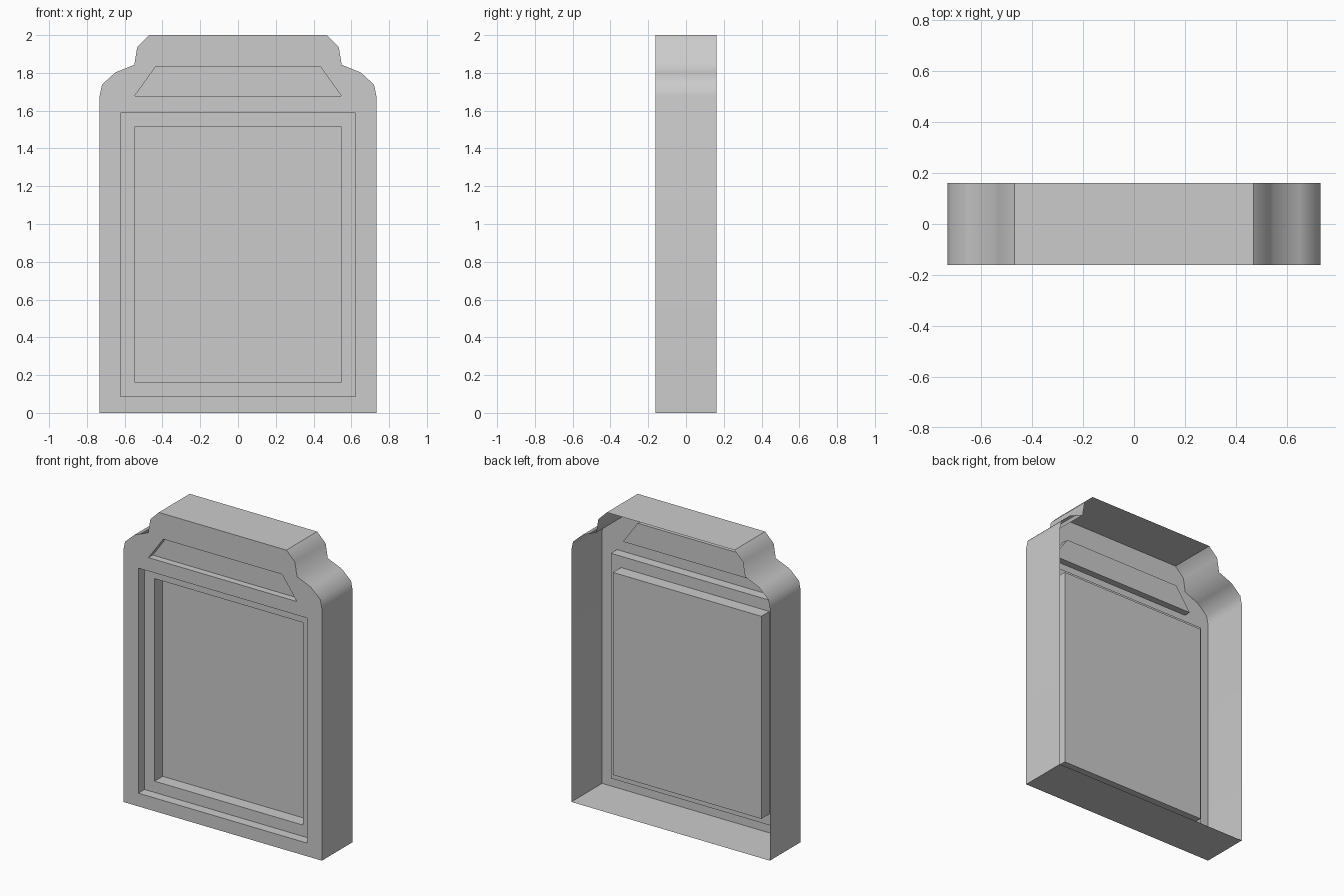
import bpy, bmesh

if "Cube" in bpy.data.objects:
    bpy.data.objects.remove(bpy.data.objects["Cube"])

HALF = 0.162          # half of the body depth
FRONT = -HALF


def mirrored(right):
    """Right-hand points, bottom to top -> full loop, counterclockwise from the front."""
    return right + [(-x, z) for x, z in reversed(right)]


def ring(bm, pts, y):
    return [bm.verts.new((x, y, z)) for x, z in pts]


def bridge(bm, a, b, outward=False):
    """Quads between two rings."""
    faces = []
    n = len(a)
    for i in range(n):
        j = (i + 1) % n
        q = [a[i], a[j], b[j], b[i]]
        faces.append(bm.faces.new(q[::-1] if outward else q))
    return faces


def finish(bm, name):
    mesh = bpy.data.meshes.new(name)
    bm.to_mesh(mesh)
    bm.free()
    obj = bpy.data.objects.new(name, mesh)
    bpy.context.collection.objects.link(obj)
    return obj


def recess(name, rings):
    """Stepped recess through (profile, y) rings, closed by the last one."""
    bm = bmesh.new()
    loops = [ring(bm, p, y) for p, y in rings]
    for a, b in zip(loops, loops[1:]):
        bridge(bm, a, b)
    bm.faces.new(loops[-1])
    return finish(bm, name)


outline = mirrored([(0.732, 0), (0.732, 1.68), (0.72, 1.738), (0.65, 1.802),
                    (0.549, 1.843), (0.533, 1.938), (0.47, 2.0)])
window_outer = mirrored([(0.622, 0.088), (0.622, 1.588)])
window_inner = mirrored([(0.547, 0.163), (0.547, 1.513)])
header = mirrored([(0.547, 1.678), (0.438, 1.83)])

# Front face with two openings
bm = bmesh.new()
loops = [ring(bm, p, FRONT) for p in (outline, window_outer, header)]
edges = [bm.edges.new((l[i], l[(i + 1) % len(l)])) for l in loops for i in range(len(l))]
bmesh.ops.triangle_fill(bm, edges=edges, use_beauty=True)
for f in bm.faces:
    f.normal_update()
    if f.normal.y > 0:
        f.normal_flip()

# Outer walls, open at the back, smooth across the shoulders
for f in bridge(bm, loops[0], ring(bm, outline, HALF), outward=True):
    f.smooth = True
bm.normal_update()
for e in bm.edges:
    zs = [v.co.z for v in e.verts]
    along_depth = abs(e.verts[0].co.y - e.verts[1].co.y) > 0.01
    e.smooth = along_depth and 0.01 < min(zs) and max(zs) < 1.99
finish(bm, "body_shell")

# Two-step window recess
recess("window_recess", [(window_outer, FRONT), (window_outer, FRONT + 0.065),
                         (window_inner, FRONT + 0.065), (window_inner, FRONT + 0.15)])

# Shallow header panel
recess("header_recess", [(header, FRONT), (header, FRONT + 0.045)])
